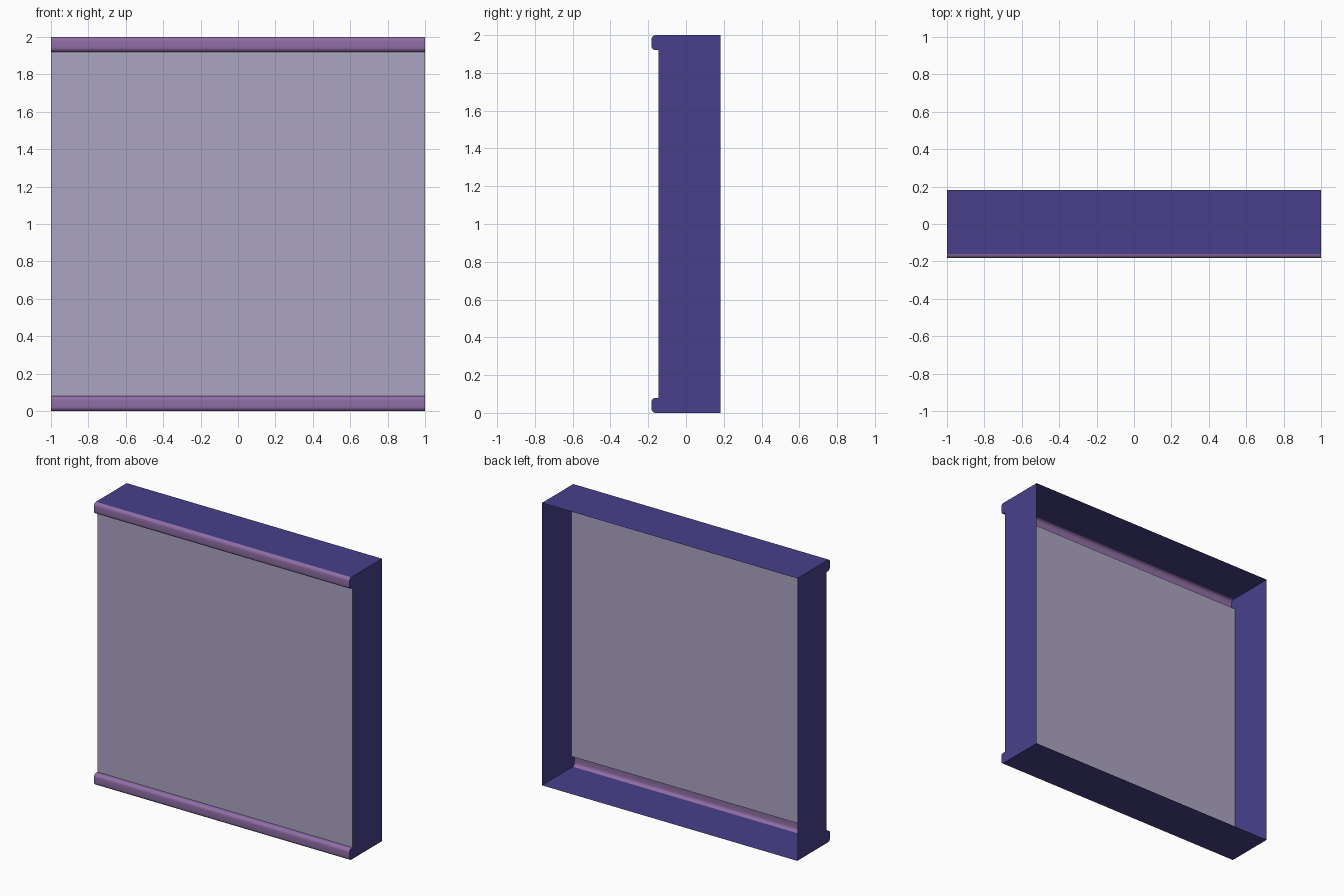
import bpy, math

if "Cube" in bpy.data.objects:
    bpy.data.objects.remove(bpy.data.objects["Cube"])

W, D, H = 1.0, 0.183, 2.0      # half width, half depth, height
PANEL_Y, LIP_H, R = -0.145, 0.08, 0.022


def material(name, rgb):
    def lin(c):
        c /= 255
        return c / 12.92 if c <= 0.04045 else ((c + 0.055) / 1.055) ** 2.4
    m = bpy.data.materials.new(name)
    m.diffuse_color = (*[lin(c) for c in rgb], 1)
    m.use_nodes = True
    m.node_tree.nodes["Principled BSDF"].inputs["Base Color"].default_value = m.diffuse_color
    return m


BLUE = material("deep blue", (72, 64, 139))
PURPLE = material("muted purple", (143, 110, 165))
GREY = material("pale lilac grey", (172, 164, 194))


def add(name, verts, faces, mat, smooth=False):
    me = bpy.data.meshes.new(name)
    me.from_pydata(verts, [], faces)
    me.materials.append(mat)
    ob = bpy.data.objects.new(name, me)
    bpy.context.collection.objects.link(ob)
    if smooth:
        bpy.ops.object.select_all(action='DESELECT')
        ob.select_set(True)
        bpy.context.view_layer.objects.active = ob
        bpy.ops.object.shade_smooth_by_angle(angle=math.radians(35))


def strip(name, profile, mat, smooth=False):
    """Open sheet: a (y, z) profile swept across the full width."""
    n = len(profile)
    verts = [(x, y, z) for x in (-W, W) for y, z in profile]
    faces = [(i, i + 1, n + i + 1, n + i) for i in range(n - 1)]
    add(name, verts, faces, mat, smooth)


def arc(cy, cz, a0, a1, steps=5):
    return [(cy + R * math.cos(math.radians(a0 + (a1 - a0) * i / steps)),
             cz + R * math.sin(math.radians(a0 + (a1 - a0) * i / steps)))
            for i in range(steps + 1)]


# Rounded lip profile at the top, and its mirror at the bottom
top_lip = (arc(-D + R, H - R, 90, 180) + arc(-D + R, H - LIP_H + R, 180, 270)
           + [(PANEL_Y, H - LIP_H)])
bottom_lip = [(y, H - z) for y, z in reversed(top_lip)]

strip("top_lip", top_lip, PURPLE, True)
strip("bottom_lip", bottom_lip, PURPLE, True)
strip("front_panel", [top_lip[-1], bottom_lip[0]], GREY)

# Casing: top and bottom sheets, back left open
strip("top_sheet", [(D, H), top_lip[0]], BLUE)
strip("bottom_sheet", [bottom_lip[-1], (D, 0)], BLUE)

# Side sheets follow the whole outline
outline = [(D, H)] + top_lip + bottom_lip + [(D, 0)]
for name, x in (("right_side", W), ("left_side", -W)):
    pts = outline if x > 0 else outline[::-1]
    add(name, [(x, y, z) for y, z in pts], [tuple(range(len(pts)))], BLUE)
